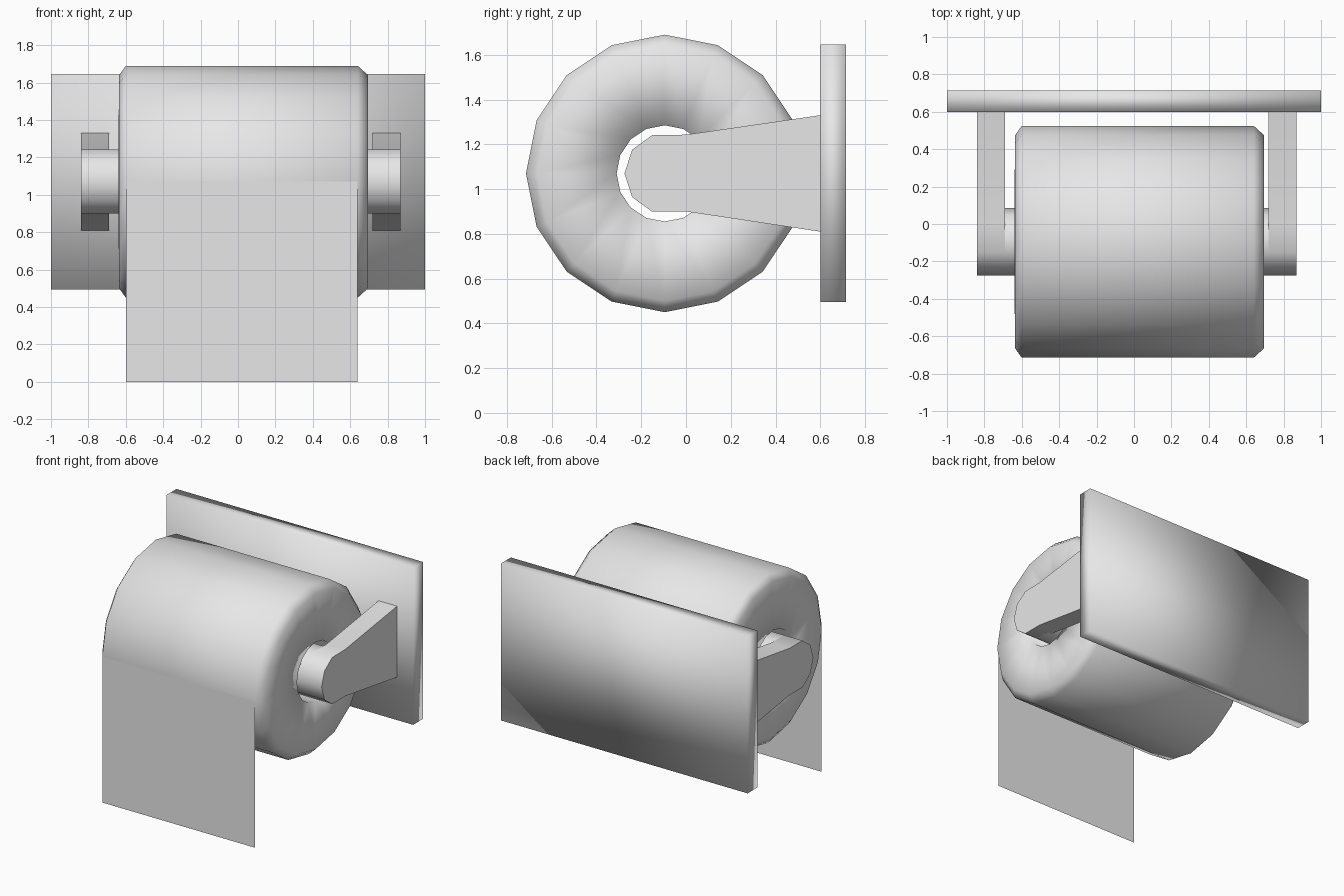
import bpy
import bmesh
from math import cos, sin, pi, radians

if "Cube" in bpy.data.objects:
    bpy.data.objects.remove(bpy.data.objects["Cube"], do_unlink=True)

grey = bpy.data.materials.new("plain grey")
grey.use_nodes = True
colour = (0.8, 0.8, 0.8, 1)
grey.diffuse_color = colour
grey.node_tree.nodes["Principled BSDF"].inputs["Base Color"].default_value = colour

AXIS_Y, AXIS_Z = -0.095, 1.07   # centre line of the roll and rod
MID_X = 0.015                   # middle between the two arms


def finish(name, bm, angle=None):
    """Turn a bmesh into a smooth object, sharp above the angle if given."""
    if len(bm.faces) > 1:
        bmesh.ops.recalc_face_normals(bm, faces=bm.faces)
    mesh = bpy.data.meshes.new(name)
    bm.to_mesh(mesh)
    bm.free()
    mesh.materials.append(grey)
    obj = bpy.data.objects.new(name, mesh)
    bpy.context.collection.objects.link(obj)
    bpy.ops.object.select_all(action="DESELECT")
    obj.select_set(True)
    bpy.context.view_layer.objects.active = obj
    if angle is None:
        bpy.ops.object.shade_smooth()
    else:
        bpy.ops.object.shade_smooth_by_angle(angle=radians(angle))
    return obj


def prism(name, outline, x0, x1, angle=None):
    """Extrude a (y, z) outline along x."""
    bm = bmesh.new()
    face = bm.faces.new([bm.verts.new((x0, y, z)) for y, z in outline])
    new = bmesh.ops.extrude_face_region(bm, geom=[face], use_keep_orig=True)["geom"]
    moved = [v for v in new if isinstance(v, bmesh.types.BMVert)]
    bmesh.ops.translate(bm, verts=moved, vec=(x1 - x0, 0, 0))
    return finish(name, bm, angle)


def circle(radius, sides):
    return [(AXIS_Y - radius * cos(2 * pi * i / sides),
             AXIS_Z + radius * sin(2 * pi * i / sides)) for i in range(sides)]


# Wall plate
prism("wall_plate", [(0.6, 0.495), (0.715, 0.495), (0.715, 1.645), (0.6, 1.645)], -1, 1)

# Paper roll: closed profile of (x, radius) turned around the axis
profile = [(-0.6, 0.62), (0.64, 0.62), (0.695, 0.57), (0.695, 0.215),
           (-0.64, 0.215), (-0.635, 0.57)]
bm = bmesh.new()
rings = [[bm.verts.new((x, y, z)) for y, z in circle(r, 16)] for x, r in profile]
for k, ring in enumerate(rings):
    after = rings[(k + 1) % len(rings)]
    for i in range(16):
        j = (i + 1) % 16
        bm.faces.new((ring[i], ring[j], after[j], after[i]))
finish("paper_roll", bm)

# Hanging sheet
bm = bmesh.new()
bm.faces.new([bm.verts.new((x, -0.715, z)) for x, z in
              ((-0.6, 0), (0.64, 0), (0.64, AXIS_Z), (-0.6, AXIS_Z))])
finish("hanging_sheet", bm)

# Rod through the roll
prism("rod", circle(0.18, 10), MID_X - 0.75, MID_X + 0.75, 50)

# Arms: rounded tip in front, flaring towards the plate
tip = [(AXIS_Y - 0.18 * cos(radians(a)), AXIS_Z + 0.18 * sin(radians(a)))
       for a in range(-72, 73, 36)]
arm_outline = tip + [(0.0, 1.243), (0.6, 1.33), (0.6, 0.81), (0.0, 0.9)]
for side, name in ((1, "left_arm"), (-1, "right_arm")):
    prism(name, arm_outline, MID_X + side * 0.705, MID_X + side * 0.855, 50)
